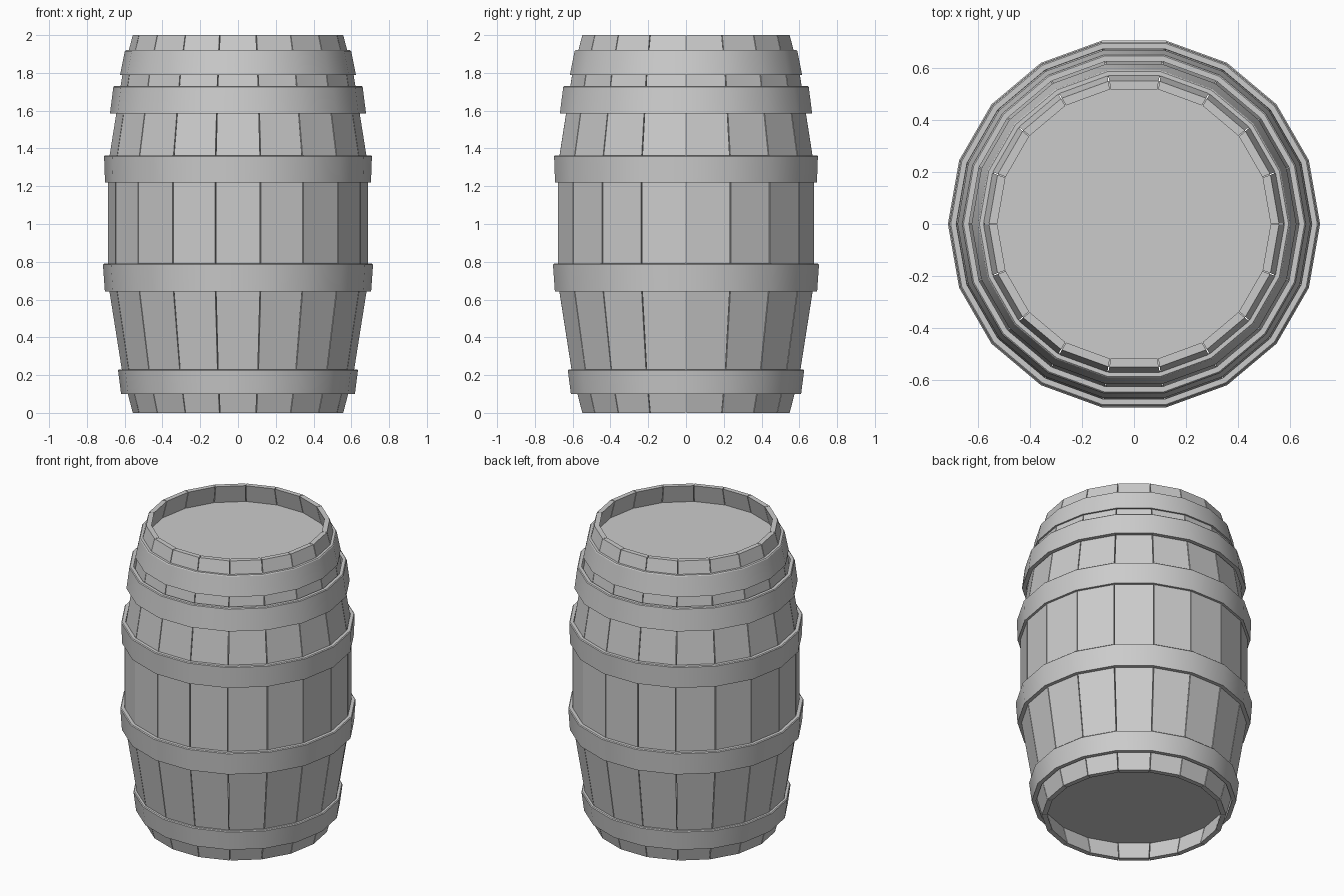
import bpy, bmesh
from math import radians, cos, sin

if "Cube" in bpy.data.objects:
    bpy.data.objects.remove(bpy.data.objects["Cube"])

SIDES = 18
STEP = radians(360 / SIDES)
WALL = 0.032


def make_object(name, bm):
    bmesh.ops.recalc_face_normals(bm, faces=bm.faces)
    mesh = bpy.data.meshes.new(name)
    bm.to_mesh(mesh)
    bm.free()
    obj = bpy.data.objects.new(name, mesh)
    bpy.context.collection.objects.link(obj)
    return obj


def polar(r, a, z):
    return (r * cos(a), r * sin(a), z)


# Bulging outline of the barrel: (radius, height)
OUTLINE = [(0.557, 0), (0.612, 0.21), (0.688, 0.69),
           (0.688, 1.31), (0.612, 1.79), (0.557, 2)]


# One plank swept along the outline, with a hairline gap to its neighbours
def stave(index):
    bm = bmesh.new()
    gap = radians(0.2)
    a0, a1 = index * STEP + gap, (index + 1) * STEP - gap
    rings = []
    for r, z in OUTLINE:
        rings.append([bm.verts.new(polar(rr, a, z)) for rr, a in
                      ((r, a0), (r, a1), (r - WALL, a1), (r - WALL, a0))])
    for low, high in zip(rings, rings[1:]):
        for i in range(4):
            j = (i + 1) % 4
            bm.faces.new((low[i], low[j], high[j], high[i]))
    bm.faces.new(rings[0])
    bm.faces.new(rings[-1])
    make_object(f"stave_{index + 1}", bm)


# Metal band: closed cross-section turned around the barrel
def hoop(name, z0, z1, r0, r1):
    t, b = 0.026, 0.005
    section = [(r0 - t, z0), (r0, z0), (r1, z1 - b), (r1 - b, z1), (r1 - t, z1)]
    bm = bmesh.new()
    rings = [[bm.verts.new(polar(r, k * STEP, z)) for r, z in section]
             for k in range(SIDES)]
    for k in range(SIDES):
        a, c = rings[k], rings[(k + 1) % SIDES]
        for i in range(len(section)):
            j = (i + 1) % len(section)
            bm.faces.new((a[i], c[i], c[j], a[j]))
    obj = make_object(name, bm)
    bpy.ops.object.select_all(action='DESELECT')
    obj.select_set(True)
    bpy.context.view_layer.objects.active = obj
    bpy.ops.object.shade_smooth_by_angle(angle=radians(30))


# Recessed flat end panel
def head(name, z):
    bm = bmesh.new()
    bmesh.ops.create_cone(bm, cap_ends=True, segments=SIDES,
                          radius1=0.565, radius2=0.565, depth=0.03)
    # line the panel's corners up with the stave joints
    for k, v in enumerate(sorted(bm.verts, key=lambda v: v.co.z)):
        v.co.z += z
    make_object(name, bm)


for n in range(SIDES):
    stave(n)

hoop("bottom_hoop", 0.10, 0.23, 0.619, 0.635)
hoop("lower_middle_hoop", 0.643, 0.79, 0.705, 0.715)
hoop("upper_middle_hoop", 1.22, 1.363, 0.704, 0.709)
hoop("upper_hoop", 1.585, 1.73, 0.678, 0.660)
hoop("top_hoop", 1.79, 1.92, 0.624, 0.599)

head("bottom_head", 0.135)
head("top_head", 1.865)
